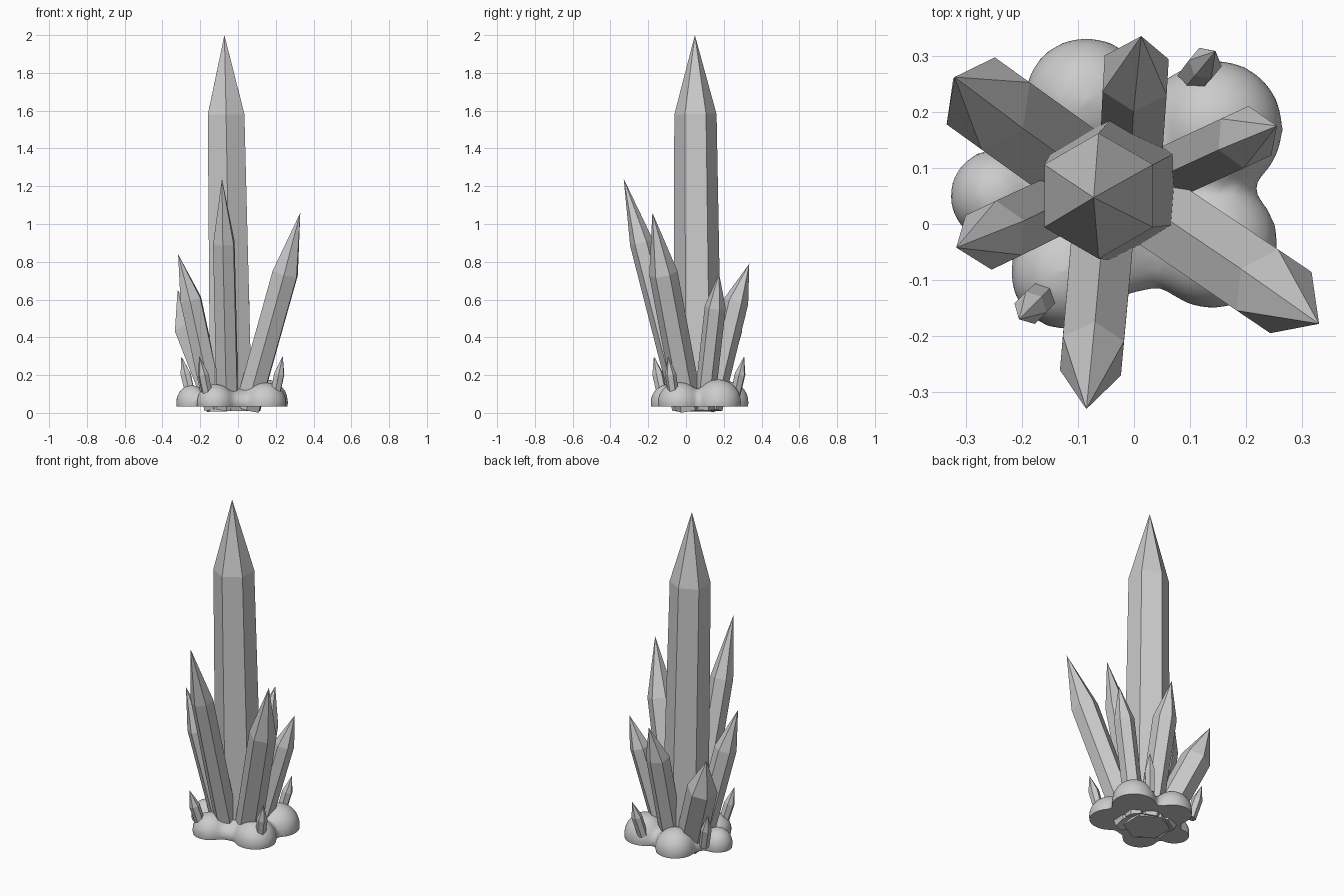
import bpy
import bmesh
import math
from mathutils import Vector

old = bpy.data.objects.get("Cube")
if old:
    bpy.data.objects.remove(old, do_unlink=True)


def make_material(name, rgb):
    mat = bpy.data.materials.new(name)
    mat.use_nodes = True
    mat.diffuse_color = (*rgb, 1)
    mat.node_tree.nodes["Principled BSDF"].inputs["Base Color"].default_value = (*rgb, 1)
    return mat


GREY = make_material("stone_grey", (0.6, 0.6, 0.6))


def add_object(name, mesh):
    obj = bpy.data.objects.new(name, mesh)
    bpy.context.collection.objects.link(obj)
    mesh.materials.clear()
    mesh.materials.append(GREY)
    return obj


def crystal(name, base, shoulder, tip, r_base, r_shoulder, ridge=None):
    """Six-sided leaning prism with a pointed end; one ridge faces the lean."""
    base, shoulder, tip = Vector(base), Vector(shoulder), Vector(tip)
    axis = (shoulder - base).normalized()
    u = Vector(ridge) if ridge else Vector((axis.x, axis.y, 0))
    u = (u - axis * u.dot(axis)).normalized()
    v = axis.cross(u)
    bm = bmesh.new()
    rings = []
    for centre, r in ((base, r_base), (shoulder, r_shoulder)):
        angles = [i * math.tau / 6 for i in range(6)]
        rings.append([bm.verts.new(centre + r * (u * math.cos(a) + v * math.sin(a)))
                      for a in angles])
    low, high = rings
    point = bm.verts.new(tip)
    bm.faces.new(low[::-1])
    for i in range(6):
        j = (i + 1) % 6
        bm.faces.new((low[i], low[j], high[j], high[i]))
        bm.faces.new((high[i], high[j], point))
    mesh = bpy.data.meshes.new(name)
    bm.to_mesh(mesh)
    bm.free()
    add_object(name, mesh)


# Tall central crystal
crystal("main_crystal", (-0.037, 0.063, 0.01), (-0.063, 0.05, 1.58),
        (-0.072, 0.047, 2), 0.128, 0.112, (0, 1, 0))

# Leaning crystals around it
crystal("front_crystal", (-0.055, -0.01, 0.025), (-0.075, -0.235, 0.9),
        (-0.085, -0.33, 1.24), 0.064, 0.063)
crystal("front_left_crystal", (0.05, 0.015, 0.025), (0.25, -0.12, 0.74),
        (0.33, -0.178, 1.06), 0.075, 0.076)
crystal("right_crystal", (-0.125, 0.04, 0.025), (-0.25, -0.02, 0.6),
        (-0.317, -0.042, 0.84), 0.06, 0.062)
crystal("back_right_crystal", (-0.1, 0.1, 0.04), (-0.26, 0.215, 0.45),
        (-0.32, 0.262, 0.65), 0.085, 0.085)
crystal("back_crystal", (-0.005, 0.13, 0.025), (0.003, 0.265, 0.59),
        (0.013, 0.335, 0.79), 0.064, 0.066)
crystal("back_left_crystal", (0.07, 0.095, 0.025), (0.2, 0.155, 0.56),
        (0.255, 0.175, 0.74), 0.055, 0.056)

# Small shards at the rim: base and tip in plan
SHARDS = {
    "front_right_shard": ((-0.16, -0.125), (-0.205, -0.17)),
    "back_left_shard": ((0.105, 0.26), (0.145, 0.308)),
    "front_left_shard": ((0.195, -0.065), (0.237, -0.095)),
    "back_right_shard": ((-0.25, 0.185), (-0.3, 0.22)),
}
for name, (foot, end) in SHARDS.items():
    b, t = Vector((*foot, 0.09)), Vector((*end, 0.3))
    crystal(name, b, b.lerp(t, 0.55), t, 0.028, 0.03)

# Lumpy rock base: overlapping ellipsoids (x, y, radius, height)
LUMPS = [
    (-0.085, 0.222, 0.112, 0.115), (0.145, 0.172, 0.122, 0.125),
    (-0.245, 0.05, 0.085, 0.095), (-0.12, -0.088, 0.102, 0.1),
    (0.14, -0.035, 0.118, 0.11), (-0.03, 0.07, 0.2, 0.09),
]
bm = bmesh.new()
for x, y, r, h in LUMPS:
    made = bmesh.ops.create_icosphere(bm, subdivisions=3, radius=1)["verts"]
    bmesh.ops.scale(bm, vec=(r, r, h), verts=made)
    bmesh.ops.translate(bm, vec=(x, y, 0.055), verts=made)
mesh = bpy.data.meshes.new("rock_lumps")
bm.to_mesh(mesh)
bm.free()
lumps = add_object("rock_lumps", mesh)

# Fuse and soften the lumps
fuse = lumps.modifiers.new("fuse", "REMESH")
fuse.mode = "VOXEL"
fuse.voxel_size = 0.014
soften = lumps.modifiers.new("soften", "SMOOTH")
soften.factor = 0.5
soften.iterations = 10
fused = bpy.data.meshes.new_from_object(
    lumps.evaluated_get(bpy.context.evaluated_depsgraph_get()))
bpy.data.objects.remove(lumps, do_unlink=True)

# Cut the underside flat
bm = bmesh.new()
bm.from_mesh(fused)
cut = bmesh.ops.bisect_plane(bm, geom=bm.verts[:] + bm.edges[:] + bm.faces[:],
                             plane_co=(0, 0, 0.035), plane_no=(0, 0, 1), clear_inner=True)
rim = [e for e in cut["geom_cut"] if isinstance(e, bmesh.types.BMEdge)]
bmesh.ops.holes_fill(bm, edges=rim)
bmesh.ops.recalc_face_normals(bm, faces=bm.faces[:])
bm.to_mesh(fused)
bm.free()
rock = add_object("rock_base", fused)
bpy.ops.object.select_all(action="DESELECT")
rock.select_set(True)
bpy.context.view_layer.objects.active = rock
bpy.ops.object.shade_smooth_by_angle(angle=math.radians(40))
